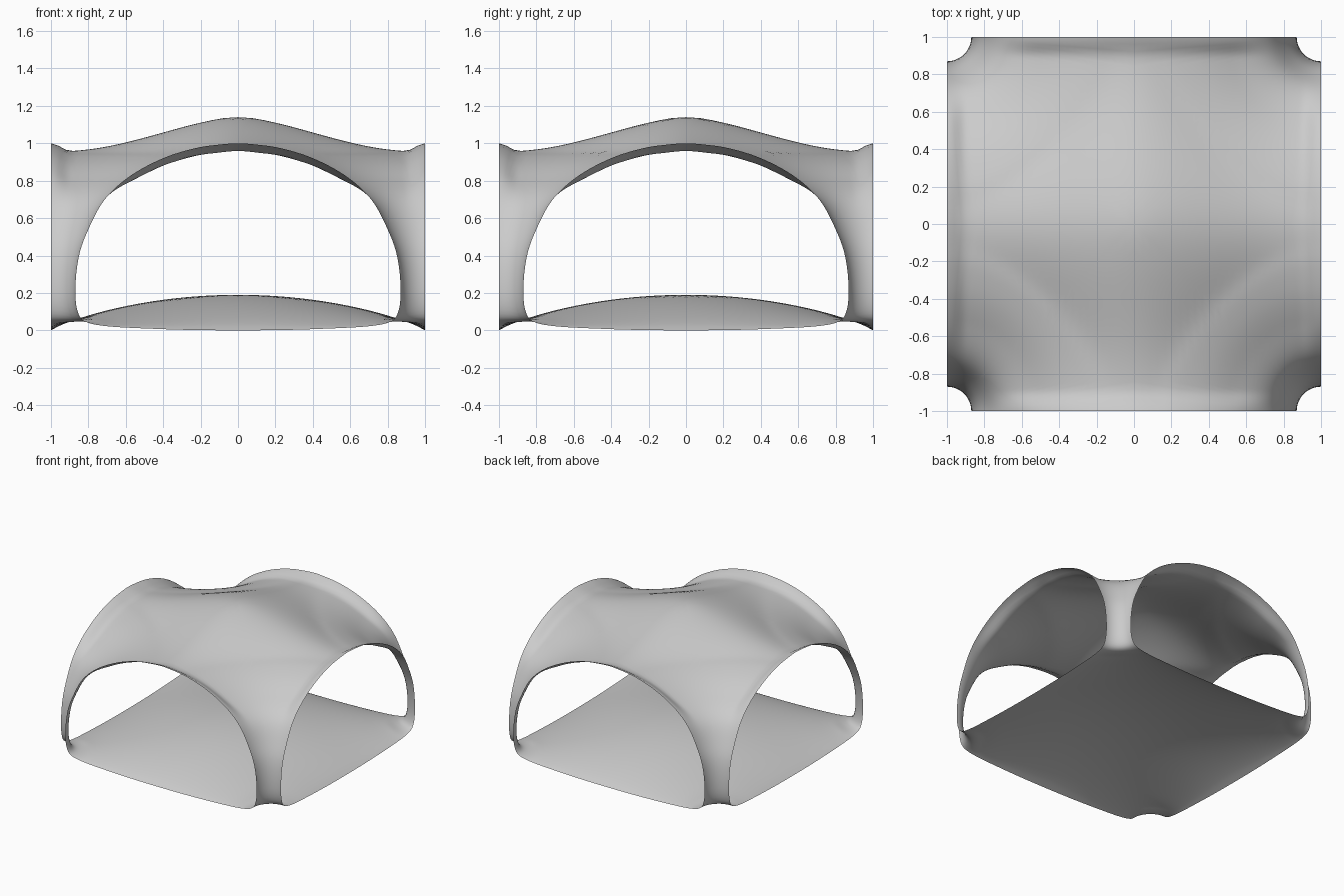
import bpy, bmesh, math

if "Cube" in bpy.data.objects:
    bpy.data.objects.remove(bpy.data.objects["Cube"])

NECK = 0.13       # leg radius around each corner axis
ANGLES, RINGS = 40, 36

# height against (warped) distance from the corner axis
CANOPY = [(0.13, 0.2), (0.15, 0.4), (0.2, 0.54), (0.28, 0.69), (0.4, 0.81), (0.584, 0.92),
          (0.734, 0.98), (0.8, 1.0), (0.94, 1.075), (1.086, 1.155), (1.132, 1.185)]
FLOOR = [(0.13, 0.2), (0.14, 0.11), (0.16, 0.065), (0.2, 0.04), (0.3, 0.022), (0.5, 0.01),
         (0.8, 0.0), (1.2, 0.0)]


def smooth(a, b, v):
    t = min(1, max(0, (v - a) / (b - a)))
    return t * t * (3 - 2 * t)


def stretch(r):
    return math.sqrt(max(0, r - NECK))


def curve(table, r):
    """Smooth interpolation through the table."""
    p = [(stretch(a), z) for a, z in table]
    t = min(stretch(r), p[-1][0])
    i = max(k for k in range(len(p) - 1) if p[k][0] <= t + 1e-9)

    def slope(k):
        a, b = p[max(k - 1, 0)], p[min(k + 1, len(p) - 1)]
        return (b[1] - a[1]) / (b[0] - a[0])
    (t0, z0), (t1, z1) = p[i], p[i + 1]
    h = t1 - t0
    s = (t - t0) / h
    return (z0 * (1 + 2 * s) * (1 - s) ** 2 + z1 * s * s * (3 - 2 * s)
            + h * slope(i) * s * (1 - s) ** 2 - h * slope(i + 1) * s * s * (1 - s))


def point(r, ang, upper):
    X, Y = r * math.cos(ang), r * math.sin(ang)
    x, y = X - 1, Y - 1
    # flatten towards the centre lines so mirrored quarters meet smoothly
    warped = math.hypot(X - X ** 5 / 5, Y - Y ** 5 / 5)
    warped = max(NECK, warped)
    if upper:
        z = curve(CANOPY, warped)
        z -= 0.045 * smooth(0, 0.11, min(X, Y)) * smooth(0.2, 0.5, r)
    else:
        z = curve(FLOOR, warped)
        z += 0.19 * max(0, (1 - x * x) * (1 - y * y)) ** 0.85 * smooth(0.13, 0.3, r)
    return x, y, z


# One quarter: floor, leg and canopy as a single open sheet
bm = bmesh.new()
rows = []
for j in range(ANGLES + 1):
    ang = math.pi / 2 * j / ANGLES
    reach = 1 / max(math.cos(ang), math.sin(ang))
    row = []
    for k in range(-RINGS, RINGS + 1):
        r = NECK + (reach - NECK) * (abs(k) / RINGS) ** 1.8
        row.append(bm.verts.new(point(r, ang, k >= 0)))
    rows.append(row)
for a, b in zip(rows, rows[1:]):
    for k in range(2 * RINGS):
        bm.faces.new((a[k], a[k + 1], b[k + 1], b[k]))
bm.normal_update()
if max(bm.faces, key=lambda f: f.calc_center_median().z).normal.z < 0:
    bmesh.ops.reverse_faces(bm, faces=bm.faces[:])
mesh = bpy.data.meshes.new("arched_shell")
bm.to_mesh(mesh)
bm.free()
mesh.shade_smooth()

# Mirror the quarter to all four corners
shell = bpy.data.objects.new("arched_shell", mesh)
bpy.context.collection.objects.link(shell)
mirror = shell.modifiers.new("quarters", 'MIRROR')
mirror.use_axis = (True, True, False)
mirror.merge_threshold = 0.001
